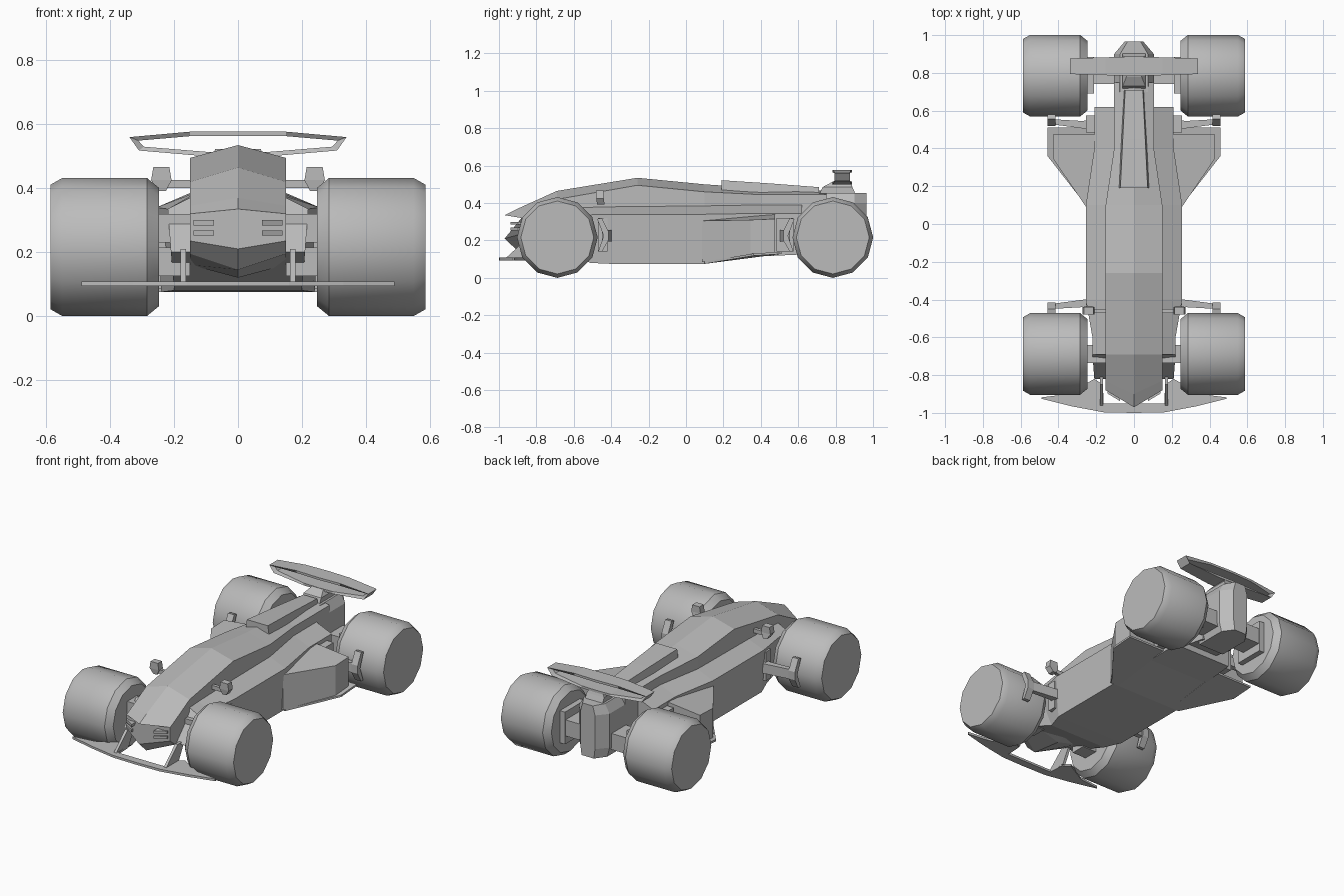
import bpy, bmesh, math

old = bpy.data.objects.get("Cube")
if old:
    bpy.data.objects.remove(old, do_unlink=True)

GREY = (0.5, 0.5, 0.5, 1)
mat = bpy.data.materials.new("plain grey")
mat.use_nodes = True
mat.diffuse_color = GREY
mat.node_tree.nodes["Principled BSDF"].inputs["Base Color"].default_value = GREY


def finish(name, bm):
    bmesh.ops.recalc_face_normals(bm, faces=bm.faces)
    mesh = bpy.data.meshes.new(name)
    bm.to_mesh(mesh)
    bm.free()
    mesh.materials.append(mat)
    ob = bpy.data.objects.new(name, mesh)
    bpy.context.collection.objects.link(ob)
    return ob


def loft(name, rings):
    """Skin a list of equally long closed rings and cap both ends."""
    bm = bmesh.new()
    rows = [[bm.verts.new(p) for p in ring] for ring in rings]
    n = len(rows[0])
    for a, b in zip(rows, rows[1:]):
        for i in range(n):
            j = (i + 1) % n
            bm.faces.new((a[i], a[j], b[j], b[i]))
    bm.faces.new(rows[0])
    bm.faces.new(rows[-1])
    return finish(name, bm)


def both_sides(pts):
    """Mirror a half section (top centre to bottom centre) into a ring."""
    return pts + [(-x, y, z) for x, y, z in reversed(pts) if x > 0]


def plate(name, outline, z0, z1):
    return loft(name, [[(x, y, z) for x, y in outline] for z in (z0, z1)])


def side_shape(name, outline, x0, x1):
    return loft(name, [[(x, y, z) for y, z in outline] for x in (x0, x1)])


def box(name, x0, x1, y0, y1, z0, z1):
    return plate(name, [(x0, y0), (x1, y0), (x1, y1), (x0, y1)], z0, z1)


def mirror(ob):
    mod = ob.modifiers.new("mirror", 'MIRROR')
    mod.use_axis = (True, False, False)
    return ob


# Upper hull: y centre, y edge, half width, ridge z, edge z, lower edge z, keel z
upper = [(-0.97, -0.88, 0.15, 0.335, 0.32, 0.235, 0.21),
         (-0.90, -0.83, 0.15, 0.37, 0.345, 0.195, 0.145),
         (-0.69, -0.69, 0.15, 0.465, 0.42, 0.16, 0.12),
         (-0.26, -0.26, 0.15, 0.535, 0.495, 0.2, 0.2),
         (0.10, 0.10, 0.15, 0.50, 0.46, 0.2, 0.2),
         (0.40, 0.40, 0.105, 0.48, 0.445, 0.2, 0.2),
         (0.75, 0.75, 0.105, 0.465, 0.445, 0.14, 0.14)]
loft("upper_hull", [both_sides([(0, yc, top), (w, ye, edge), (w, ye, low), (0, yc, keel)])
                    for yc, ye, w, top, edge, low, keel in upper])

# Lower hull: y at top, y at bottom, widths and heights
lower = [(-0.69, -0.82, 0.15, 0.37, 0.22, 0.335, 0.21, 0.2),
         (-0.60, -0.51, 0.15, 0.375, 0.22, 0.335, 0.2, 0.08),
         (-0.40, -0.40, 0.15, 0.38, 0.255, 0.34, 0.24, 0.075),
         (0.10, 0.10, 0.15, 0.385, 0.255, 0.34, 0.24, 0.075),
         (0.40, 0.40, 0.105, 0.39, 0.21, 0.345, 0.21, 0.115),
         (0.62, 0.62, 0.105, 0.39, 0.21, 0.345, 0.20, 0.125)]
loft("lower_hull", [both_sides([(0, yt, zi), (wi, yt, zi), (wo, yt, zo), (wb, yb, zb), (0, yb, zb)])
                    for yt, yb, wi, zi, wo, zo, wb, zb in lower])

# Gearbox at the tail
tail = [(0.10, 0.74, 0.45), (0.105, 0.89, 0.45), (0.06, 0.955, 0.43)]
loft("gearbox", [[(s * w * k, y, z) for y, w in ((0.70, 0.105), (0.90, 0.105), (0.965, 0.05))
                  for s in (1,)] + [(-w * k, y, z) for y, w in ((0.965, 0.05), (0.90, 0.105), (0.70, 0.105))]
                 for k, z in ((0.85, 0.13), (1, 0.19), (1, 0.40), (0.7, 0.455))])

# Engine cover on the spine
loft("engine_cover", [[(-w, y, 0.43), (w, y, 0.43), (w * 0.85, y, z), (-w * 0.85, y, z)]
                      for y, w, z in ((0.19, 0.085, 0.522), (0.45, 0.07, 0.505), (0.71, 0.055, 0.485))])

# Floor skirts and side pods
skirt = [(0.2, 0.1, 0.075), (0.255, 0.1, 0.075), (0.458, 0.36, 0.118), (0.458, 0.51, 0.128), (0.2, 0.51, 0.128)]
mirror(loft("floor_skirt", [[(x, y, z + d) for x, y, z in skirt] for d in (0, 0.012)]))
pod = [(0.15, 0.085, 0.305), (0.25, 0.085, 0.305), (0.428, 0.345, 0.31), (0.428, 0.475, 0.315), (0.15, 0.475, 0.345)]
mirror(loft("side_pod", [[(x, y, 0.085 + (y - 0.085) * 0.12) for x, y, z in pod], pod]))

# Front wing with its centre bar and struts
mirror(plate("front_wing", [(0, -1.0), (0.16, -0.997), (0.33, -0.965), (0.49, -0.925), (0.49, -0.918),
                            (0.35, -0.9), (0.21, -0.82), (0.165, -0.85), (0.16, -0.95), (0, -0.95)], 0.094, 0.108))
mirror(side_shape("wing_strut", [(-0.97, 0.1), (-0.84, 0.1), (-0.78, 0.21), (-0.85, 0.21)], 0.163, 0.18))

# Nose lamps
for z in (0.252, 0.284):
    mirror(loft("nose_lamp", [[(x, y + d, z + h) for d, h in ((-0.012, 0), (0.03, 0), (0.03, 0.016), (-0.012, 0.016))]
                              for x, y in ((0.075, -0.925), (0.14, -0.886))]))

# Rear wing: closed frame and pylon
outer = [(0, 0.577), (0.15, 0.577), (0.34, 0.56), (0.31, 0.518), (0.1, 0.5), (0, 0.5)]
inner = [(0, 0.563), (0.15, 0.563), (0.312, 0.549), (0.295, 0.53), (0.1, 0.514), (0, 0.514)]


def chord(x, z):
    half = (0.052 - 0.045 * x * 0.7) * (0.6 if 0.525 < z < 0.552 else 1)
    return 0.835 - half, 0.835 + half


bm = bmesh.new()
loops = [[bm.verts.new((x, chord(x, z)[k], z)) for x, z in prof]
         for prof, k in ((outer, 0), (outer, 1), (inner, 1), (inner, 0))]
for a, b in zip(loops, loops[1:] + loops[:1]):
    for i in range(5):
        bm.faces.new((a[i], a[i + 1], b[i + 1], b[i]))
mirror(finish("rear_wing", bm))
loft("wing_pylon", [[(-w, y0, z), (w, y0, z), (w, y1, z), (-w, y1, z)]
                    for w, y0, y1, z in ((0.06, 0.71, 0.91, 0.44), (0.06, 0.73, 0.89, 0.485), (0.04, 0.78, 0.88, 0.512))])

# Mirrors on arms
mirror(box("mirror_arm", 0.14, 0.22, -0.47, -0.45, 0.40, 0.425))
mirror(loft("mirror_pod", [[(x0, y, z), (x1, y, z), (x1, y + 0.04, z), (x0, y + 0.04, z)]
                           for x0, x1, y, z in ((0.225, 0.25, -0.475, 0.392), (0.208, 0.272, -0.48, 0.425),
                                                (0.215, 0.265, -0.48, 0.467))]))

# Wheel vanes: (bracket y, direction toward the wheel)
for end, y, d in (("front", -0.40, -1), ("rear", 0.505, 1)):
    mirror(plate(end + "_vane_bracket", [(0.19, y - 0.01 * d), (0.30, y + 0.005 * d), (0.45, y + 0.025 * d),
                                         (0.44, y + 0.05 * d), (0.27, y + 0.04 * d), (0.19, y + 0.06 * d)], 0.195, 0.255))
    shape = [(0.075, 0.315), (0.05, 0.32), (0.015, 0.25), (0.015, 0.2), (0.05, 0.14), (0.07, 0.14), (0.04, 0.225)]
    mirror(side_shape(end + "_vane", [(y + a * d, z) for a, z in shape], 0.415, 0.458))
    mirror(box(end + "_vane_root", 0.2, 0.255, y - 0.02, y + 0.07 * d, 0.14, 0.32))

# Axles and uprights
mirror(box("front_axle", 0.15, 0.27, -0.735, -0.64, 0.23, 0.32))
mirror(box("front_lower_arm", 0.15, 0.27, -0.735, -0.64, 0.125, 0.215))
mirror(box("rear_axle", 0.09, 0.27, 0.74, 0.88, 0.17, 0.27))
mirror(box("rear_upright", 0.212, 0.247, 0.69, 0.885, 0.12, 0.32))

# Wheels: twelve sides with smooth treads and chamfered rims
tread = [(0.247, 0.185), (0.285, 0.216), (0.55, 0.216), (0.587, 0.195)]
for end, y in (("front", -0.688), ("rear", 0.785)):
    rings = [[(x, y + r * math.sin(math.tau * i / 12), 0.216 + r * math.cos(math.tau * i / 12))
              for i in range(12)] for x, r in tread]
    wheel = mirror(loft(end + "_wheel", rings))
    bpy.ops.object.select_all(action='DESELECT')
    wheel.select_set(True)
    bpy.context.view_layer.objects.active = wheel
    bpy.ops.object.shade_smooth_by_angle(angle=math.radians(35))
